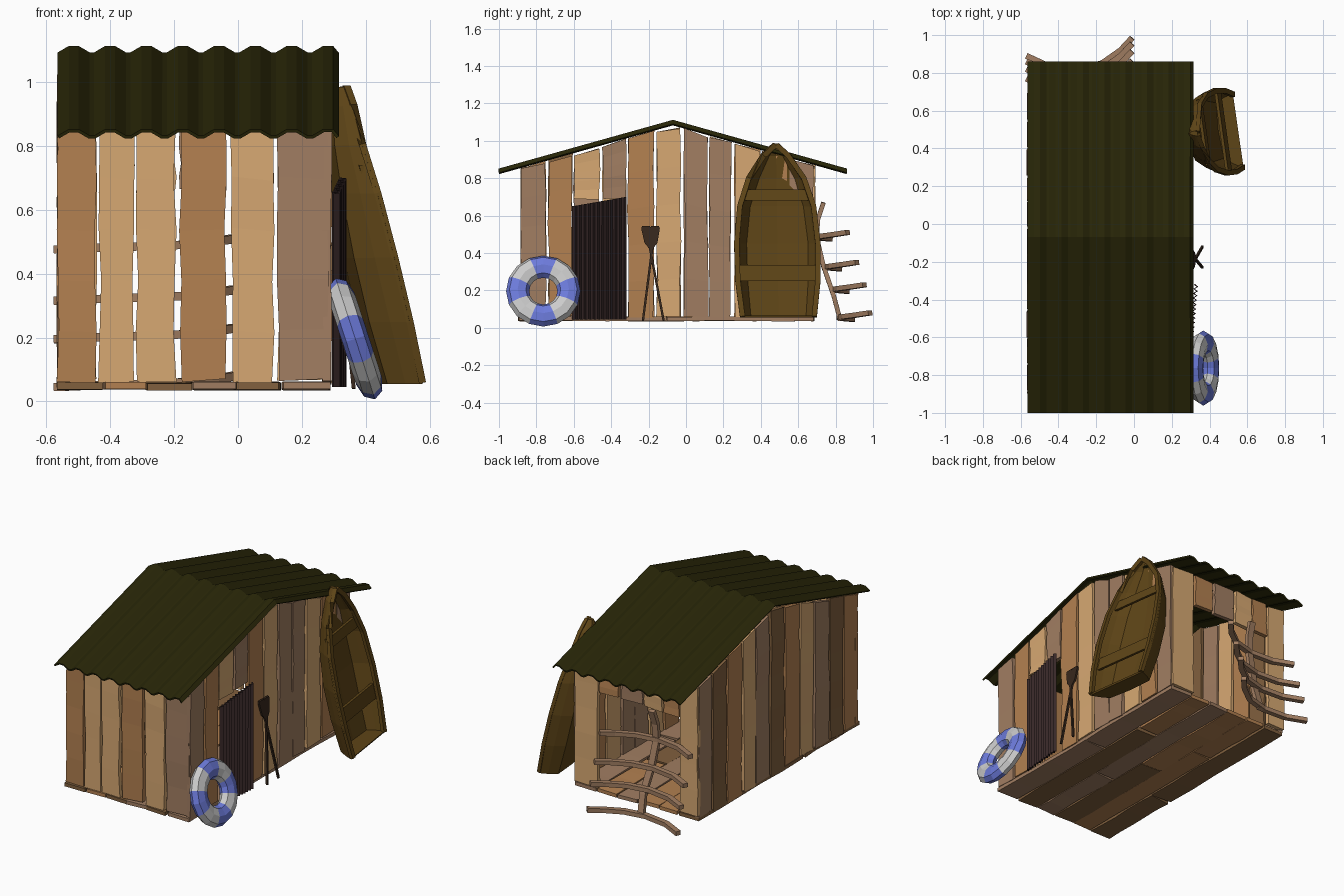
import bpy, bmesh, math, random
from mathutils import Vector, Matrix

if "Cube" in bpy.data.objects:
    bpy.data.objects.remove(bpy.data.objects["Cube"])

random.seed(4)
R = random.uniform


def mat(name, r, g, b):
    m = bpy.data.materials.new(name)
    m.diffuse_color = [(c / 255) ** 2.2 for c in (r, g, b)] + [1]
    m.use_nodes = True
    m.node_tree.nodes["Principled BSDF"].inputs["Base Color"].default_value = m.diffuse_color
    return m


TAN, PALE = mat("tan_wood", 178, 128, 82), mat("pale_wood", 214, 167, 114)
GREY, BROWN = mat("grey_wood", 160, 125, 98), mat("brown_wood", 128, 96, 64)
ROOF, DOOR = mat("roof_green", 44, 42, 16), mat("door_dark", 58, 44, 44)
BOAT, OAR = mat("boat_wood", 94, 70, 29), mat("oar_wood", 58, 44, 34)
BLUE, WHITE = mat("ring_blue", 108, 122, 218), mat("ring_white", 195, 195, 192)
WOODS = [TAN, PALE, PALE, TAN, PALE, GREY]


def loft(name, rings, material, closed=True, caps=(True, True), thick=0):
    """Skin a list of point rings; open strips get a thickness."""
    bm = bmesh.new()
    rows = [[bm.verts.new(p) for p in ring] for ring in rings]
    n = len(rows[0])
    for a, b in zip(rows, rows[1:]):
        for i in range(n if closed else n - 1):
            j = (i + 1) % n
            bm.faces.new((a[i], a[j], b[j], b[i]))
    for row, cap in zip((rows[0], rows[-1]), caps):
        if cap:
            bm.faces.new(row)
    bmesh.ops.recalc_face_normals(bm, faces=bm.faces)
    me = bpy.data.meshes.new(name)
    bm.to_mesh(me)
    bm.free()
    me.materials.append(material)
    ob = bpy.data.objects.new(name, me)
    bpy.context.collection.objects.link(ob)
    if thick:
        s = ob.modifiers.new("thickness", 'SOLIDIFY')
        s.thickness, s.offset = thick, 0
    return ob


def plank(name, place, u0, u1, lo, hi, material, thick=0.026):
    """Rough board; place(u across, v along, w depth); hi gives both top corners."""
    rings, n = [], 5
    b0, b1 = lo + R(-.008, .008), lo + R(-.008, .008)
    t0, t1 = hi[0] + R(-.012, .006), hi[1] + R(-.012, .006)
    for i in range(n + 1):
        f = i / n
        l, r, d = u0 + R(-.005, .005), u1 + R(-.005, .005), R(-.003, .003)
        vl, vr = b0 + (t0 - b0) * f, b1 + (t1 - b1) * f
        rings.append([place(l, vl, d), place(r, vr, d),
                      place(r, vr, d + thick), place(l, vl, d + thick)])
    return loft(name, rings, material)


def beam(name, pts, w, h, material):
    """Rectangular bar swept along points; h is measured towards z or y."""
    pts = [Vector(p) for p in pts]
    rings = []
    for i, p in enumerate(pts):
        t = (pts[min(i + 1, len(pts) - 1)] - pts[max(i - 1, 0)]).normalized()
        up = Vector((0, 0, 1)) if abs(t.z) < .8 else Vector((0, 1, 0))
        side = t.cross(up).normalized()
        up = side.cross(t)
        rings.append([p + side * a * w / 2 + up * b * h / 2
                      for a, b in ((-1, -1), (1, -1), (1, 1), (-1, 1))])
    return loft(name, rings, material)


def roof_z(y):
    return 1.097 - .28 * abs(y + .07)


# Corrugated roof
wave, period = [], .1136
for k in range(8):
    for f, h in ((0, -1), (.3, 1), (.55, 1), (.85, -1)):
        x = -.562 + (k + f) * period
        if x < .3:
            wave.append((x, h * .010))
wave.append((.312, -.010))
loft("roof", [[(x, y, roof_z(y) + h) for x, h in wave] for y in (-1, -.07, .86)],
     ROOF, False, (False, False), .01)

# Front and back walls; the back has a wide doorway under short boards
ends = [(-.563, -.445), (-.433, -.327), (-.315, -.197), (-.18, -.04), (-.02, .11), (.125, .28)]
for i, (a, b) in enumerate(ends):
    plank("front_plank", lambda u, v, w: (u, -.883 + w, v), a, b, .065, (.86, .86), WOODS[i])
    plank("back_plank", lambda u, v, w: (u, .69 - w, v), a, b,
          .66 if 0 < i < 5 else .065, (.865, .865), WOODS[(i + 2) % 6])

# Side walls following the gable; the right one leaves a door gap
sides = [(-.88, -.75), (-.735, -.61), (-.60, -.462), (-.445, -.322), (-.31, -.172), (-.155, -.03),
         (-.01, .115), (.125, .24), (.26, .395), (.41, .54), (.555, .68)]
shades = [GREY, TAN, PALE, GREY, TAN, PALE, GREY, GREY, PALE, TAN, GREY]
for i, (a, b) in enumerate(sides):
    top = (roof_z(a) - .018, roof_z(b) - .018)
    plank("right_plank", lambda u, v, w: (.292 - w, u, v), a, b,
          .69 if i in (2, 3) else .06, top, shades[i])
    plank("left_plank", lambda u, v, w: (-.565 + w, u, v), a, b, .05, top,
          [TAN, BROWN, GREY, PALE][i % 4])

# Floor boards in staggered lengths
floor = [(-.565, -.425), (-.415, -.29), (-.285, -.145), (-.14, -.01), (-.005, .13), (.14, .285)]
for i, (a, b) in enumerate(floor):
    cut = (-.35, .2, -.1)[i % 3]
    for lo, hi in ((-.89, cut - .004), (cut + .004, .685)):
        plank("floor_board", lambda u, v, w: (u, v, .037 + w), a, b, lo, (hi, hi),
              random.choice((BROWN, GREY, TAN)), .022)

# Corrugated door, slightly ajar
door = [[], []]
for i in range(25):
    f = i / 24
    x = .302 + .024 * f + (.011 if i % 2 else -.006)
    for row, z in zip(door, (.045, .65 + .05 * f)):
        row.append((x, -.605 + .285 * f, z))
loft("door", door, DOOR, False, (False, False), .008)

# Broken rack behind the back doorway
for z, s in ((.05, 0), (.20, -.03), (.32, -.07), (.48, -.12)):
    path = [(-.57, .89, -.005), (-.45, .835, 0), (-.3, .82, .005), (-.17, .85, .01), (-.07, .92, .02), (-.01, .985, .03)]
    beam("rack_bar", [(x, y + s, z + dz) for x, y, dz in path], .032, .026, GREY)
beam("rack_post", [(-.27, .825, .04), (-.26, .79, .17), (-.28, .735, .33), (-.29, .70, .48),
                   (-.285, .705, .58), (-.28, .735, .67)], .04, .024, GREY)

# Crossed oars leaning on the wall
for y0, y1 in ((-.23, -.165), (-.12, -.215)):
    a, b = Vector((.362, y0, .04)), Vector((.308, y1, .545))
    beam("oar_shaft", [a, a.lerp(b, .8)], .012, .012, OAR)
    rings = []
    for f, w in ((.77, .008), (.82, .024), (.97, .027), (1, .02)):
        p = a.lerp(b, f)
        rings.append([p + Vector((dx, dy, 0)) for dx, dy in ((-.006, -w), (.006, -w), (.006, w), (-.006, w))])
    loft("oar_blade", rings, OAR)


# Boat stood on its transom: height, gunwale x, half width, depth, floor half width
stations = [(.06, .55, .20, .10, .15), (.25, .508, .222, .115, .165), (.45, .46, .225, .115, .168),
            (.65, .41, .205, .10, .145), (.80, .37, .155, .075, .095), (.92, .35, .075, .055, .04),
            (.978, .338, .012, .03, .006)]


def boat_point(x, y, z):
    return Vector((x - .14 * y, .495 - .015 * z / .98 + y, z))


hull = []
for z, gx, hw, d, fw in stations:
    hull.append([boat_point(gx, -hw, z), boat_point(gx - d * .5, -(hw * .6 + fw * .4), z),
                 boat_point(gx - d, -fw, z), boat_point(gx - d - .008, 0, z), boat_point(gx - d, fw, z),
                 boat_point(gx - d * .5, hw * .6 + fw * .4, z), boat_point(gx, hw, z)])
loft("boat_hull", hull, BOAT, False, (True, True), .014)
for s in (-1, 1):
    beam("boat_gunwale", [boat_point(g, s * (w - .008), z) for z, g, w, d, f in stations], .022, .028, BOAT)
for z0, z1, g0, g1, w in ((.25, .335, .49, .47, .205), (.68, .74, .385, .37, .175)):
    loft("boat_seat", [[boat_point(g0, y, z0), boat_point(g1, y, z1), boat_point(g1 - .016, y, z1),
                        boat_point(g0 - .016, y, z0)] for y in (-w, w)], BOAT)

# Life ring with eight colour bands
bpy.ops.mesh.primitive_torus_add(major_segments=16, minor_segments=8, major_radius=.137, minor_radius=.062)
ring = bpy.context.object
ring.name = "life_ring"
ring.data.materials.append(BLUE)
ring.data.materials.append(WHITE)
for p in ring.data.polygons:
    p.use_smooth = False
    p.material_index = round(math.atan2(p.center.y, p.center.x) / (math.pi / 4)) % 2
ring.data.transform(Matrix.Translation((.367, -.763, .196)) @ Matrix.Rotation(math.radians(-18), 4, 'Y')
                    @ Matrix.Rotation(math.radians(90), 4, 'Y') @ Matrix.Diagonal((1, 1, .68, 1)))
